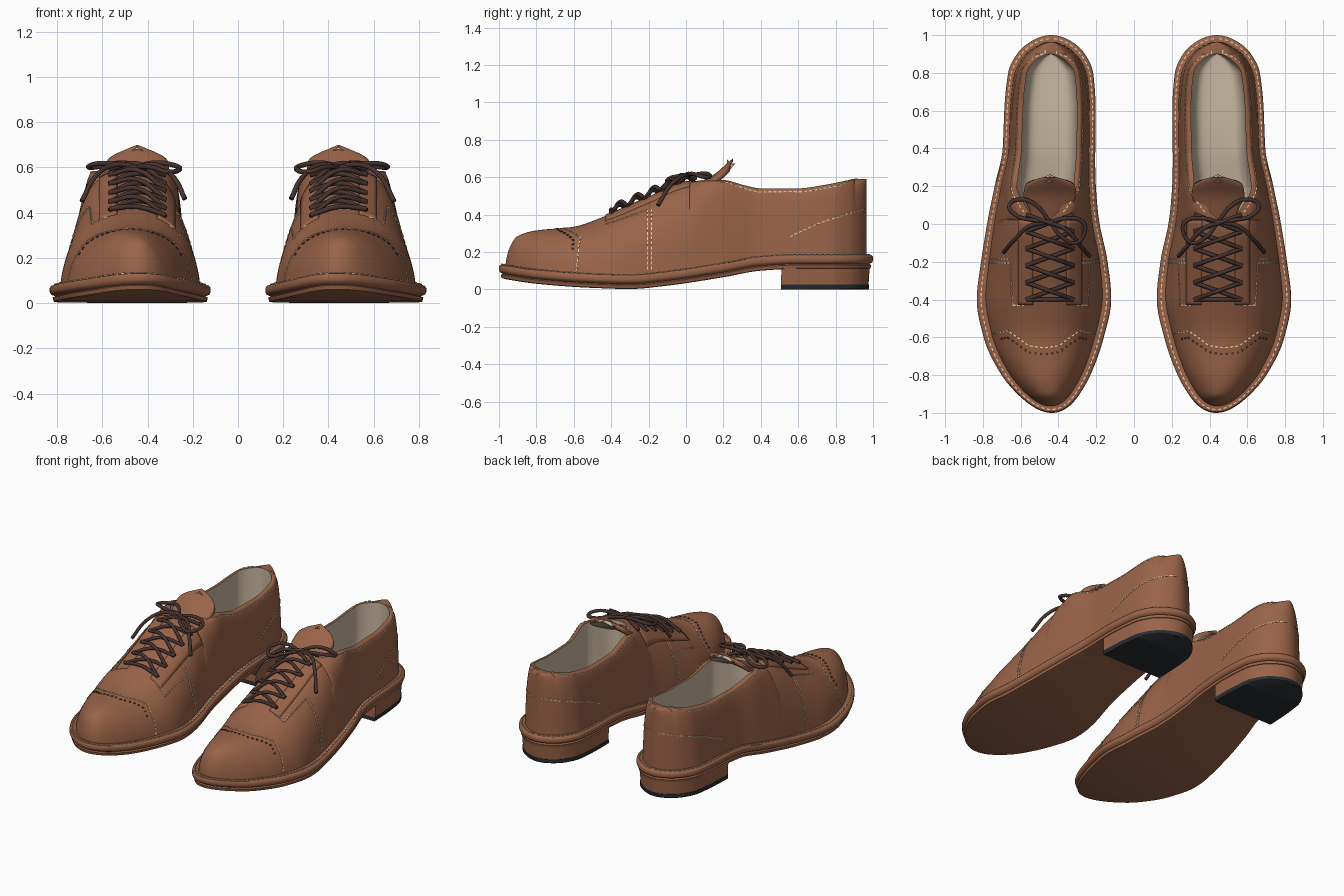
import bpy, bmesh
from math import sin, cos, pi, sqrt, radians
from mathutils import Vector, Matrix

cube = bpy.data.objects.get("Cube")
if cube:
    bpy.data.objects.remove(cube, do_unlink=True)


def material(name, rgb):
    m = bpy.data.materials.new(name)
    m.use_nodes = True
    m.diffuse_color = (*rgb, 1)
    m.node_tree.nodes["Principled BSDF"].inputs["Base Color"].default_value = (*rgb, 1)
    return m


LEATHER = material("brown leather", (.32, .125, .065))
LINING = material("cream lining", (.58, .48, .35))
LACE = material("dark lace", (.06, .032, .028))
RUBBER = material("black rubber", (.022, .027, .031))
THREAD = material("pale thread", (.75, .6, .4))


def curve(*pts):
    """Smooth curve through (position, value) points without overshoot."""
    xs, vs = zip(*pts)
    d = [(vs[i + 1] - vs[i]) / (xs[i + 1] - xs[i]) for i in range(len(xs) - 1)]
    mid = [2 * a * b / (a + b) if a * b > 0 else 0 for a, b in zip(d, d[1:])]
    m = [d[0], *mid, d[-1]]

    def f(x):
        x = min(max(x, xs[0]), xs[-1])
        i = max(k for k in range(len(d)) if xs[k] <= x)
        w = xs[i + 1] - xs[i]
        t = (x - xs[i]) / w
        a, b = vs[i], vs[i + 1]
        return (a + (b - a) * t * t * (3 - 2 * t)
                + w * t * (1 - t) * (m[i] * (1 - t) - m[i + 1] * t))
    return f


def round_curve(*pts):
    """Like curve, but closes with rounded ends."""
    f = curve(*[(x, v * v) for x, v in pts])
    return lambda x: sqrt(max(0, f(x)))


# Shape of one shoe along its length
centre = curve((-1, .435), (-.8, .466), (-.6, .478), (-.2, .475), (0, .48), (.2, .47), (.4, .45), (1, .438))
outline = round_curve((-1, 0), (-.9, .165), (-.8, .235), (-.6, .318), (-.4, .356), (-.2, .335), (0, .298),
                      (.2, .268), (.4, .245), (.6, .242), (.8, .225), (.9, .18), (1, 0))
under = curve((-1, .06), (-.8, .03), (-.5, .008), (-.3, .002), (-.1, .02), (.2, .065), (.4, .1), (.6, .11), (1, .11))
crest = round_curve((-.965, 0), (-.9, .165), (-.8, .195), (-.6, .215), (-.4, .285), (-.2, .37), (0, .45),
                    (.1, .462), (.2, .465), (.3, .44), (.4, .42), (.6, .42), (.75, .44), (.93, .47), (1, .47))
mouth = round_curve((.02, 0), (.1, .1), (.2, .15), (.4, .145), (.6, .143), (.8, .125), (.9, 0))
square = curve((-1, 2.2), (-.4, 2.4), (0, 3.2), (.2, 4), (1, 4.5))
LACE_X = .445


def width(y, inset):
    return outline(y / (1 - inset)) * (1 - inset / .28)


def shell(y, side, h):
    """Point on the upper: h runs from the welt (0) to the top (1)."""
    n, wt = square(y), mouth(y)
    wall = max(wt, width(y, .035) * (1 - .12 * h))
    r = wt + (wall - wt) * max(0, 1 - h ** n) ** (1 / n)
    zb = under(y) + .06
    return Vector((centre(y) + side * r, y, zb + (.12 + crest(y) - zb) * h))


def on_x(x, y, lift=0):
    """Point on the upper straight below (x, y)."""
    side = 1 if x > centre(y) else -1
    lo, hi = 0, 1
    for _ in range(30):
        h = (lo + hi) / 2
        if (shell(y, side, h).x - x) * side > 0:
            lo = h
        else:
            hi = h
    return shell(y, side, lo) + Vector((0, 0, lift))


def on_z(side, y, z):
    """Point on the side of the upper at height z."""
    zb = under(y) + .06
    return shell(y, side, min(1, max(0, (z - zb) / (.12 + crest(y) - zb))))


def finish(ob, *mats):
    for m in mats:
        ob.data.materials.append(m)
    bpy.context.collection.objects.link(ob)
    mod = ob.modifiers.new("pair", 'MIRROR')
    mod.use_mirror_merge = False
    return ob


def loft(name, grids, *mats, closed=False, cap=False):
    bm = bmesh.new()
    for rows in grids:
        vs = [[bm.verts.new(p) for p in row] for row in rows]
        n = len(vs[0])
        for a, b in zip(vs, vs[1:]):
            for i in range(n if closed else n - 1):
                j = (i + 1) % n
                bm.faces.new((a[i], a[j], b[j], b[i]))
        if cap:
            bm.faces.new(vs[0])
    bmesh.ops.remove_doubles(bm, verts=bm.verts, dist=.0002)
    if closed:
        bmesh.ops.recalc_face_normals(bm, faces=bm.faces)
    me = bpy.data.meshes.new(name)
    bm.to_mesh(me)
    bm.free()
    for p in me.polygons:
        p.use_smooth = True
    me.set_sharp_from_angle(angle=radians(45))
    return finish(bpy.data.objects.new(name, me), *mats)


def thicken(ob, amount, back=0):
    mod = ob.modifiers.new("thickness", 'SOLIDIFY')
    mod.thickness = amount
    mod.material_offset = back


def slab(name, stations, profile, base, mat, cap=False):
    rows = []
    for t in stations:
        right, left = [], []
        for inset, dz in profile:
            y = t * (1 - inset)
            w = width(y, inset)
            right.append((centre(y) + w, y, base(y) + dz))
            left.append((centre(y) - w, y, base(y) + dz))
        rows.append(right + left[::-1])
    return loft(name, [rows], mat, closed=True, cap=cap)


# Sole with grooved welt, and stacked heel
full = [-cos(pi * k / 90) for k in range(91)]
slab("sole", full, [(.03, 0), (.014, .003), (.01, .02), (.02, .026), (.004, .034), (0, .045),
                    (0, .062), (.006, .072), (.02, .076), (.06, .076)], under, LEATHER)
back = [.52 + .48 * sin(pi / 2 * k / 30) for k in range(31)]
slab("heel_block", back, [(.024, .026), (.018, .118)], lambda y: 0, LEATHER, cap=True)
slab("heel_tip", back, [(.026, 0), (.021, .005), (.021, .027)], lambda y: 0, RUBBER, cap=True)

# Upper, open at the mouth
opening = [.46 - .44 * cos(pi * k / 50) for k in range(51)]
ys = sorted([.965 * t for t in full] + opening)
hs = [sin(pi / 2 * k / 24) ** .7 for k in range(25)]
loft("upper", [[[shell(y, -1, h) for h in hs] for y in ys],
               [[shell(y, 1, h) for h in hs[::-1]] for y in ys]], LEATHER)


# Lining bowl and insole
def bowl(y):
    top, floor = .12 + crest(y), under(y) + .09
    row = []
    for k in range(33):
        c, s = cos(pi * k / 32), sin(pi * k / 32)
        x = abs(c) ** .4 * (-1 if c > 0 else 1)
        row.append((centre(y) + mouth(y) * x, y, top - (top - floor) * max(0, s) ** .4))
    return row


loft("lining", [[bowl(y) for y in ys if .02 <= y <= .9]], LINING)

# Tongue
rise = curve((-.03, .53), (.06, .57), (.15, .615), (.21, .665), (.25, .7))
tongue_w = round_curve((-.03, .09), (.08, .11), (.15, .14), (.19, .135), (.23, .09), (.25, 0))
rows = []
for k in range(25):
    y = -.03 + .28 * sin(pi / 2 * k / 24)
    rows.append([(LACE_X + tongue_w(y) * u / 8, y, rise(y) - .02 * (u / 8) ** 2) for u in range(-8, 9)])
thicken(loft("tongue", [rows], LEATHER, LINING), .03, back=1)

# Lace facings
grids = []
for a, b in ((-.17, -.09), (.09, .17)):
    grids.append([[on_x(LACE_X + a + (b - a) * i / 5, -.43 + .45 * k / 24, .01) for i in range(6)]
                  for k in range(25)])
thicken(loft("lace_facings", grids, LEATHER), .02)


# Laces: crossed rows, bow loops and loose ends
def tubes(name, paths, radius):
    cu = bpy.data.curves.new(name, 'CURVE')
    cu.dimensions = '3D'
    cu.bevel_depth, cu.bevel_resolution, cu.resolution_u = radius, 2, 6
    cu.use_fill_caps = True
    for path in paths:
        sp = cu.splines.new('BEZIER')
        sp.bezier_points.add(len(path) - 1)
        for bp, p in zip(sp.bezier_points, path):
            bp.co = p
            bp.handle_left_type = bp.handle_right_type = 'AUTO'
    finish(bpy.data.objects.new(name, cu), LACE)


eyelets = [-.4 + .09 * k for k in range(5)]
rungs = [[on_x(LACE_X + .125 * k, -.4, .022) for k in (-1, 0, 1)]]
for y in eyelets:
    for s, up in ((-1, .03), (1, .045)):
        rungs.append([on_x(LACE_X - .125 * s, y, .016), on_x(LACE_X, y + .045, up),
                      on_x(LACE_X + .125 * s, y + .09, .016)])
tubes("crossed_laces", rungs, .011)
knot = (LACE_X, .01, .605)
tubes("lace_bow", [
    [knot, (.53, .02, .615), (.63, .05, .615), (.66, .1, .6), (.6, .13, .605), (.52, .1, .62), knot],
    [knot, (.36, .03, .62), (.27, .01, .605), (.26, -.04, .59), (.31, -.1, .58), (.38, -.07, .6), knot],
    [knot, (.55, -.01, .61), (.63, -.08, .56), (.69, -.15, .45)],
    [knot, (.36, -.03, .61), (.28, -.12, .55), (.235, -.17, .46)],
    [(LACE_X - .03, .01, .6), (LACE_X, .01, .615), (LACE_X + .03, .01, .6)]], .011)


# Stitching and punched dots, laid as small pieces along paths
def pieces(name, paths, mat, size, step):
    bm = bmesh.new()
    for path in paths:
        left = step / 2
        for a, b in zip(path, path[1:]):
            d = b - a
            while left < d.length:
                turn = d.to_track_quat('X', 'Z').to_matrix().to_4x4()
                spot = Matrix.Translation(a + d.normalized() * left)
                bmesh.ops.create_cube(bm, size=1, matrix=spot @ turn @ Matrix.Diagonal((*size, 1)))
                left += step
            left -= d.length
    me = bpy.data.meshes.new(name)
    bm.to_mesh(me)
    bm.free()
    finish(bpy.data.objects.new(name, me), mat)


def trace(pts, project, n=10):
    """Project a polyline densely onto the upper."""
    out = []
    for a, b in zip(pts, pts[1:]):
        out += [project(*[p + (q - p) * k / n for p, q in zip(a, b)]) for k in range(n + 1)]
    return out


def cap_line(s, shift):
    def top(x, y):
        return on_x(centre(y) + s * x, y + shift)
    return (trace([(0, -.655), (.08, -.645), (.14, -.6), (.19, -.565), (.23, -.575)], top)
            + trace([(-.575, .2), (-.585, .1)], lambda y, z: on_z(s, y + shift, z)))


welt, seams, dots = [], [], []
for s in (-1, 1):
    welt.append([Vector((centre(y) + s * width(y, .018), y, under(y) + .077))
                 for y in (t * .982 for t in full)])
    seams.append([on_x(centre(y) + s * (mouth(y) + .03), y) for y in (.06 + .0087 * k for k in range(100))])
    seams.append(cap_line(s, 0))
    dots.append(cap_line(s, -.035)[:44])
    for y in (-.185, -.205):
        seams.append(trace([(y, .1), (y, .42)], lambda y, z: on_z(s, y, z)))
    seams.append(trace([(.21, -.2), (.2, -.43), (.13, -.43)], lambda x, y: on_x(LACE_X + s * x, y)))
    seams.append(trace([(.55, .28), (.7, .35), (.85, .4), (.96, .43)], lambda y, z: on_z(s, y, z)))
pieces("welt_stitching", welt, THREAD, (.018, .006, .006), .03)
pieces("upper_stitching", seams, THREAD, (.017, .006, .006), .027)
pieces("punched_dots", dots, LACE, (.012, .012, .006), .03)
